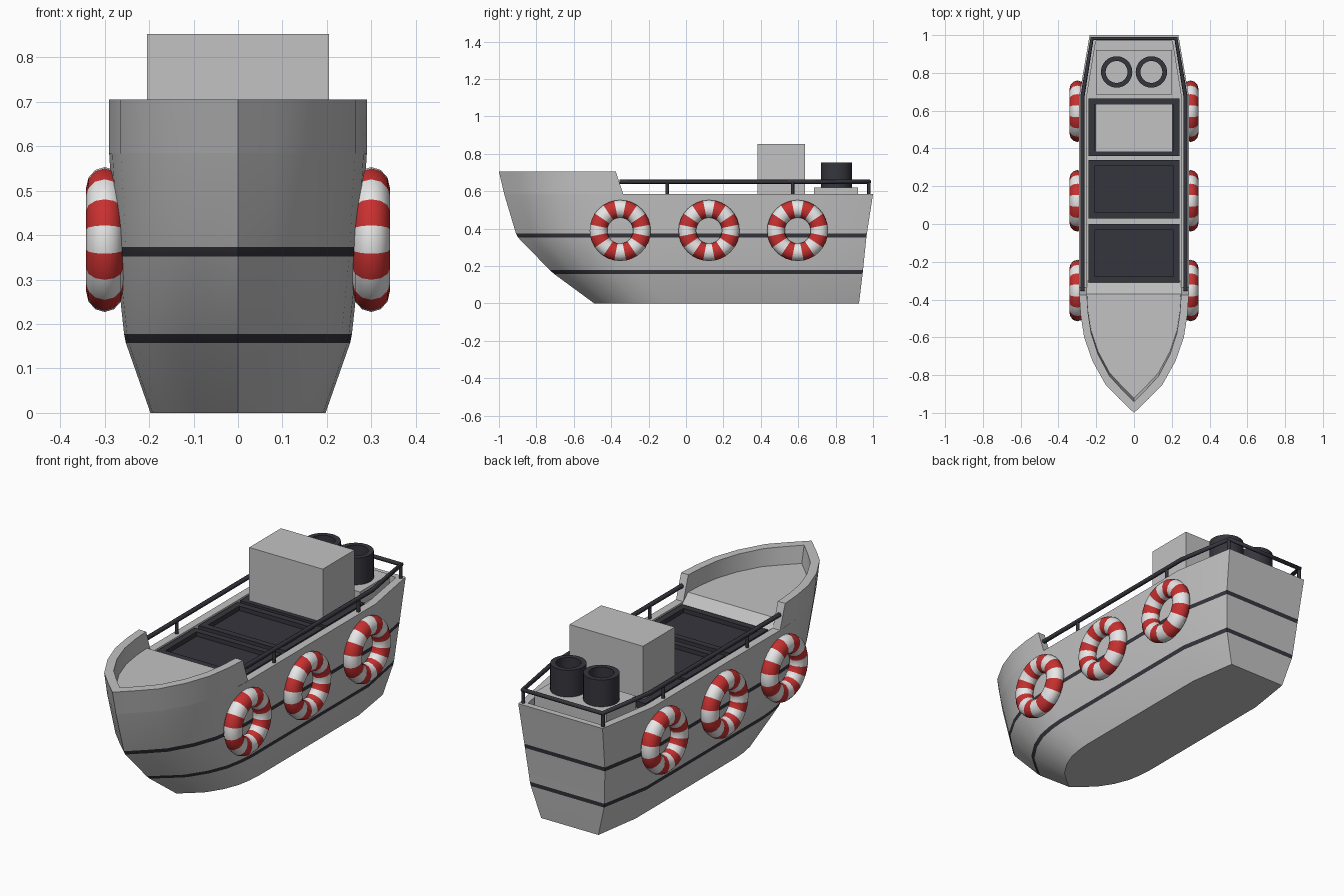
import bpy, bmesh, math
from mathutils import Matrix

if "Cube" in bpy.data.objects:
    bpy.data.objects.remove(bpy.data.objects["Cube"])


def mat(name, r, g, b):
    m = bpy.data.materials.new(name)
    m.diffuse_color = (r, g, b, 1)
    m.use_nodes = True
    m.node_tree.nodes["Principled BSDF"].inputs["Base Color"].default_value = m.diffuse_color
    return m


GREY = mat("light_grey", 0.54, 0.54, 0.54)
DARK = mat("dark_slate", 0.036, 0.036, 0.047)
RED = mat("red", 0.58, 0.03, 0.03)
WHITE = mat("white", 0.82, 0.82, 0.82)


def finish(bm, name, mats, smooth=None):
    bmesh.ops.recalc_face_normals(bm, faces=bm.faces)
    me = bpy.data.meshes.new(name)
    bm.to_mesh(me)
    bm.free()
    ob = bpy.data.objects.new(name, me)
    bpy.context.collection.objects.link(ob)
    for m in mats:
        me.materials.append(m)
    if smooth:
        bpy.ops.object.select_all(action='DESELECT')
        ob.select_set(True)
        bpy.context.view_layer.objects.active = ob
        bpy.ops.object.shade_smooth_by_angle(angle=math.radians(smooth))
    return ob


def box(name, x, y0, y1, z0, z1, m):
    bm = bmesh.new()
    bmesh.ops.create_cube(bm, size=1)
    for v in bm.verts:
        v.co = (v.co.x * 2 * x, (y0 + y1) / 2 + v.co.y * (y1 - y0),
                (z0 + z1) / 2 + v.co.z * (z1 - z0))
    return finish(bm, name, [m])


def bridge(bm, a, b, closed=True):
    n = len(a)
    for i in range(n if closed else n - 1):
        j = (i + 1) % n
        bm.faces.new((a[i], a[j], b[j], b[i]))


# Hull control sections: z, bow y, y where full width starts, stern y, half width
LEVELS = [(0, -.49, -.12, .925, .197), (.165, -.715, -.25, .945, .255),
          (.36, -.905, -.33, .965, .276), (.585, -.972, -.36, 1.0, .29),
          (.705, -1.0, -.375, 1.0, .29)]
# Bow outline: fraction of bow length, fraction of half width
BOW = [(0, 0), (.12, .27), (.24, .52), (.44, .76), (.64, .91), (.83, .975), (1, 1)]


def section(z):
    for a, b in zip(LEVELS, LEVELS[1:]):
        if z <= b[0]:
            t = (z - a[0]) / (b[0] - a[0])
            return [p + (q - p) * t for p, q in zip(a, b)]


def bow_side(z, inner=False, end=None):
    _, yb, ym, _, w = section(z)
    if inner:
        yb, w = ym + (yb - ym) * .905, w * .86
    pts = [(w * f, yb + (ym - yb) * t) for t, f in BOW]
    if end is not None:
        pts[-1] = (pts[-1][0], end)
    return pts


def loop(bm, side, z):
    pts = side + [(-x, y) for x, y in reversed(side[1:])]
    return [bm.verts.new((x, y, z)) for x, y in pts]


def full_side(z, inner=False):
    _, _, _, ys, w = section(z)
    k = .86 if inner else 1
    return bow_side(z, inner) + [(w * k, .68), (w * k * .81, ys - (.03 if inner else 0))]


# Hull with rim, sunken deck and two painted stripes
bm = bmesh.new()
rows = [loop(bm, full_side(z), z) for z in (0, .157, .178, .352, .373, .585)]
rows.append(loop(bm, full_side(.585, True), .585))
rows.append(loop(bm, full_side(.585, True), .55))
for a, b in zip(rows, rows[1:]):
    bridge(bm, a, b)
bm.faces.new(rows[0])
bm.faces.new(rows[-1])
for f in bm.faces:
    zs = [v.co.z for v in f.verts]
    if (min(zs), max(zs)) != (0, 0):
        mid = (min(zs) + max(zs)) / 2
        f.material_index = int(abs(mid - .1675) < .005 or abs(mid - .3625) < .005)
finish(bm, "hull", [GREY, DARK], 30)

# Raised bow bulwark: outer skin, rim, inner skin and sloped ends
bm = bmesh.new()
o0 = loop(bm, bow_side(.585, end=-.335), .585)
o1 = loop(bm, bow_side(.705, end=-.375), .705)
i1 = loop(bm, bow_side(.705, True, -.375), .705)
i0 = loop(bm, bow_side(.585, True, -.335), .585)
k = len(BOW) - 1
for a, b in ((o0, o1), (o1, i1), (i1, i0), (i0, o0)):
    for i in range(len(a)):
        if i != k:          # leave the after side open
            j = (i + 1) % len(a)
            bm.faces.new((a[i], a[j], b[j], b[i]))
for i in (k, k + 1):
    bm.faces.new((o0[i], o1[i], i1[i], i0[i]))
finish(bm, "bow_bulwark", [GREY], 30)

# Bow deck with sloped step
bm = bmesh.new()
top = loop(bm, bow_side(.62, True, -.37), .62)
low = loop(bm, bow_side(.585, True, -.30), .548)
bridge(bm, top, low)
bm.faces.new(top)
bm.faces.new(low)
finish(bm, "bow_deck", [GREY])

# Hatches: raised frame around a lower cover
for n, (y0, y1) in enumerate([(-.31, 0), (.03, .34), (.36, .665)], 1):
    bm = bmesh.new()
    rings = []
    for d, z in ((0, .545), (0, .584), (.032, .584), (.032, .562)):
        x = .24 - d
        rings.append([bm.verts.new((sx * x, y, z)) for sx, y in
                      ((-1, y0 + d), (1, y0 + d), (1, y1 - d), (-1, y1 - d))])
    for a, b in zip(rings, rings[1:]):
        bridge(bm, a, b)
    bm.faces.new(rings[-1])
    finish(bm, f"hatch_{n}", [DARK])

box("cabin", .205, .382, .635, .55, .852, GREY)
box("funnel_base", .2, .685, .92, .545, .62, GREY)


# Hollow funnels
for side in (-1, 1):
    bm = bmesh.new()
    rings = []
    for r, z in ((.083, .615), (.083, .755), (.058, .755), (.058, .615)):
        rings.append([bm.verts.new((side * .092 + r * math.cos(a), .805 + r * math.sin(a), z))
                      for a in (math.tau * i / 32 for i in range(32))])
    for i in range(4):
        bridge(bm, rings[i], rings[(i + 1) % 4])
    finish(bm, "funnel_" + ("left" if side < 0 else "right"), [DARK], 30)

# Guard rail
cu = bpy.data.curves.new("guard_rail", 'CURVE')
cu.dimensions = '3D'
cu.bevel_depth = .011
cu.bevel_resolution = 2
cu.use_fill_caps = True
half = [(.272, -.355), (.272, .68), (.222, .982)]
path = half + [(-x, y) for x, y in reversed(half)]
sp = cu.splines.new('POLY')
sp.points.add(len(path) - 1)
for p, (x, y) in zip(sp.points, path):
    p.co = (x, y, .651, 1)
cu.materials.append(DARK)
bpy.context.collection.objects.link(bpy.data.objects.new("guard_rail", cu))

# Rail posts
bm = bmesh.new()
for x, y in ((.272, -.1), (.272, .57), (.222, .978)):
    for s in (-1, 1):
        bmesh.ops.create_cone(bm, cap_ends=True, segments=10, radius1=.009, radius2=.009,
                              depth=.075, matrix=Matrix.Translation((s * x, y, .615)))
finish(bm, "rail_posts", [DARK], 40)

# Lifebuoys: striped rings along both sides
MAJOR, MINOR, BANDS = 32, 12, 16
for s in (-1, 1):
    for n, yc in enumerate((-.352, .123, .597), 1):
        bm = bmesh.new()
        rings = []
        for i in range(MAJOR):
            a = math.tau * (i - 1) / MAJOR
            ring = []
            for j in range(MINOR):
                b = math.tau * j / MINOR
                r = .116 + .047 * math.cos(b)
                ring.append(bm.verts.new((s * (.3 + .042 * math.sin(b)),
                                          yc - r * math.cos(a), .39 + r * math.sin(a))))
            rings.append(ring)
        for i in range(MAJOR):
            before = set(bm.faces)
            bridge(bm, rings[i], rings[(i + 1) % MAJOR])
            for f in set(bm.faces) - before:
                f.material_index = (i * BANDS // MAJOR) % 2
        finish(bm, f"lifebuoy_{'left' if s < 0 else 'right'}_{n}", [WHITE, RED], 60)
